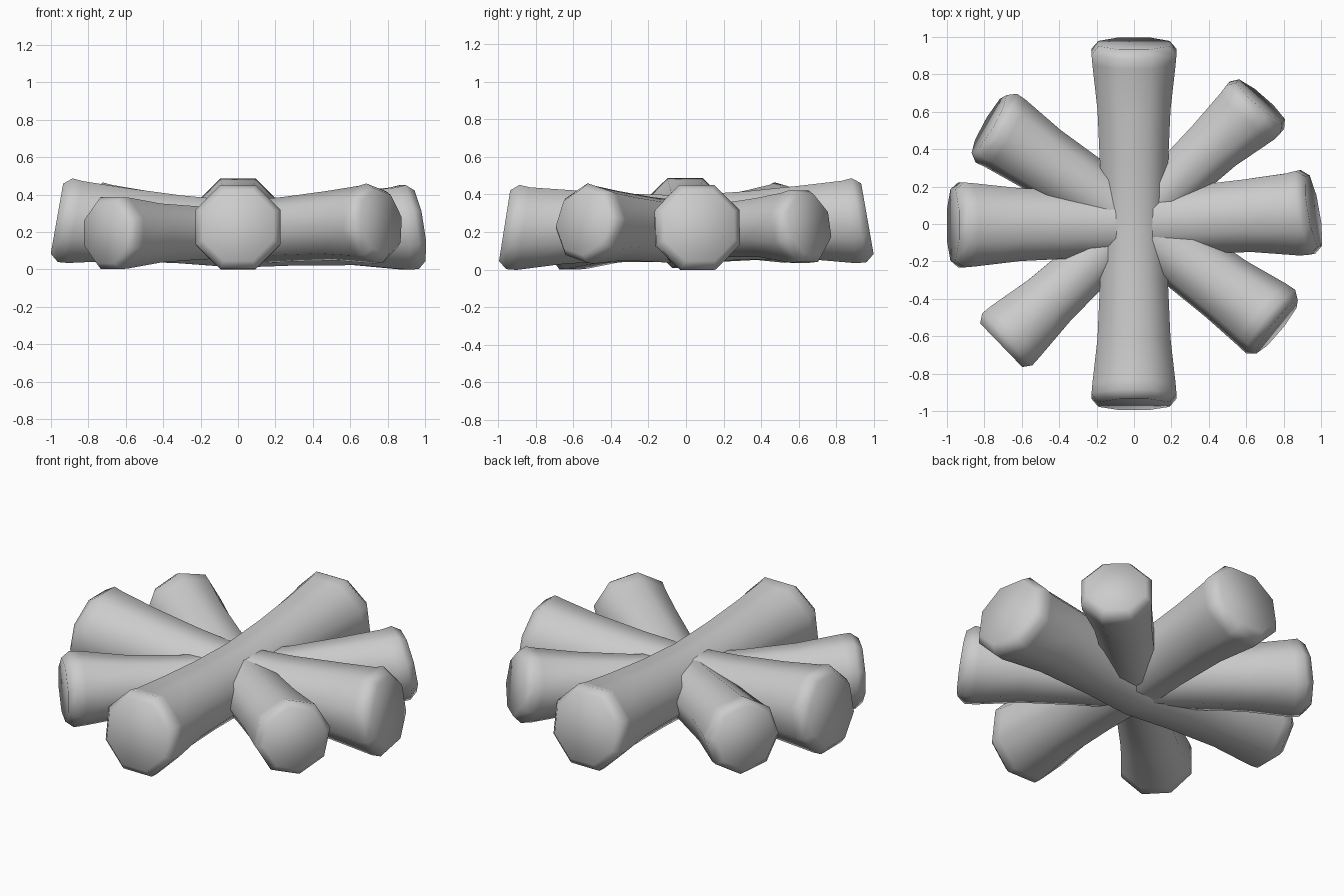
import bpy, bmesh
from math import cos, sin, pi, radians
from mathutils import Vector

if "Cube" in bpy.data.objects:
    bpy.data.objects.remove(bpy.data.objects["Cube"])

SIDES = 8
UP = Vector((0, 0, 1))


def normal(yaw, tilt):
    y, t = radians(yaw), radians(tilt)
    return Vector((cos(y) * cos(t), sin(y) * cos(t), sin(t)))


def log(name, end_a, yaw_a, tilt_a, mid, end_b, yaw_b, tilt_b, r_end, r_mid, roll=0):
    """Octagonal log with a thin waist and chamfered, slightly upturned ends."""
    a, m, b = Vector(end_a), Vector(mid), Vector(end_b)
    na, nb = normal(yaw_a, tilt_a), normal(yaw_b, tilt_b)
    axis = (b - a).normalized()
    r_q = r_mid + (r_end - r_mid) * 0.35
    # stations: centre, direction, radius
    st = [(a, -na, r_end * 0.84),
          (a - na * 0.045, -na, r_end),
          (a - na * 0.10, -na, r_end * 0.98),
          (a.lerp(m, 0.36), (axis - na).normalized(), r_q),
          (a.lerp(m, 0.68), axis, r_mid * 1.02),
          (m, axis, r_mid),
          (b.lerp(m, 0.68), axis, r_mid * 1.02),
          (b.lerp(m, 0.36), (axis + nb).normalized(), r_q),
          (b - nb * 0.10, nb, r_end * 0.98),
          (b - nb * 0.045, nb, r_end),
          (b, nb, r_end * 0.84)]
    bm = bmesh.new()
    rings = []
    for c, d, r in st:
        side = d.cross(UP).normalized()
        up = side.cross(d)
        big = r / cos(pi / SIDES)      # r is measured to the flats
        ring = []
        for i in range(SIDES):
            t = 2 * pi * (i + 0.5) / SIDES + radians(roll)
            ring.append(bm.verts.new(c + side * big * cos(t) + up * big * sin(t)))
        rings.append(ring)
    for p, q in zip(rings, rings[1:]):
        for i in range(SIDES):
            j = (i + 1) % SIDES
            bm.faces.new((p[i], p[j], q[j], q[i]))
    bm.faces.new(rings[0])
    bm.faces.new(rings[-1])
    bmesh.ops.recalc_face_normals(bm, faces=bm.faces)
    me = bpy.data.meshes.new(name)
    bm.to_mesh(me)
    bm.free()
    ob = bpy.data.objects.new(name, me)
    bpy.context.collection.objects.link(ob)
    bpy.ops.object.select_all(action='DESELECT')
    ob.select_set(True)
    bpy.context.view_layer.objects.active = ob
    bpy.ops.object.shade_smooth_by_angle(angle=radians(80))
    return ob


# top log, running front to back
log("top_log", (0, -0.965, 0.234), -90, 9, (0, 0, 0.217),
    (0, 0.965, 0.271), 90, 10, 0.227, 0.178)
# bottom log, running left to right with a slight sideways bend
log("bottom_log", (-0.968, -0.005, 0.271), 180, 10, (0, 0, 0.188),
    (0.96, 0.07, 0.234), 10, 9, 0.227, 0.178)
# thinner diagonal logs
log("diagonal_log_a", (-0.71, -0.648, 0.195), 224, 0, (0, 0.01, 0.195),
    (0.677, 0.658, 0.24), 49, 10, 0.193, 0.138)
log("diagonal_log_b", (-0.775, 0.535, 0.26), 150, 9, (0.008, 0.012, 0.195),
    (0.765, -0.55, 0.255), -39, 9, 0.2, 0.158, 15)
